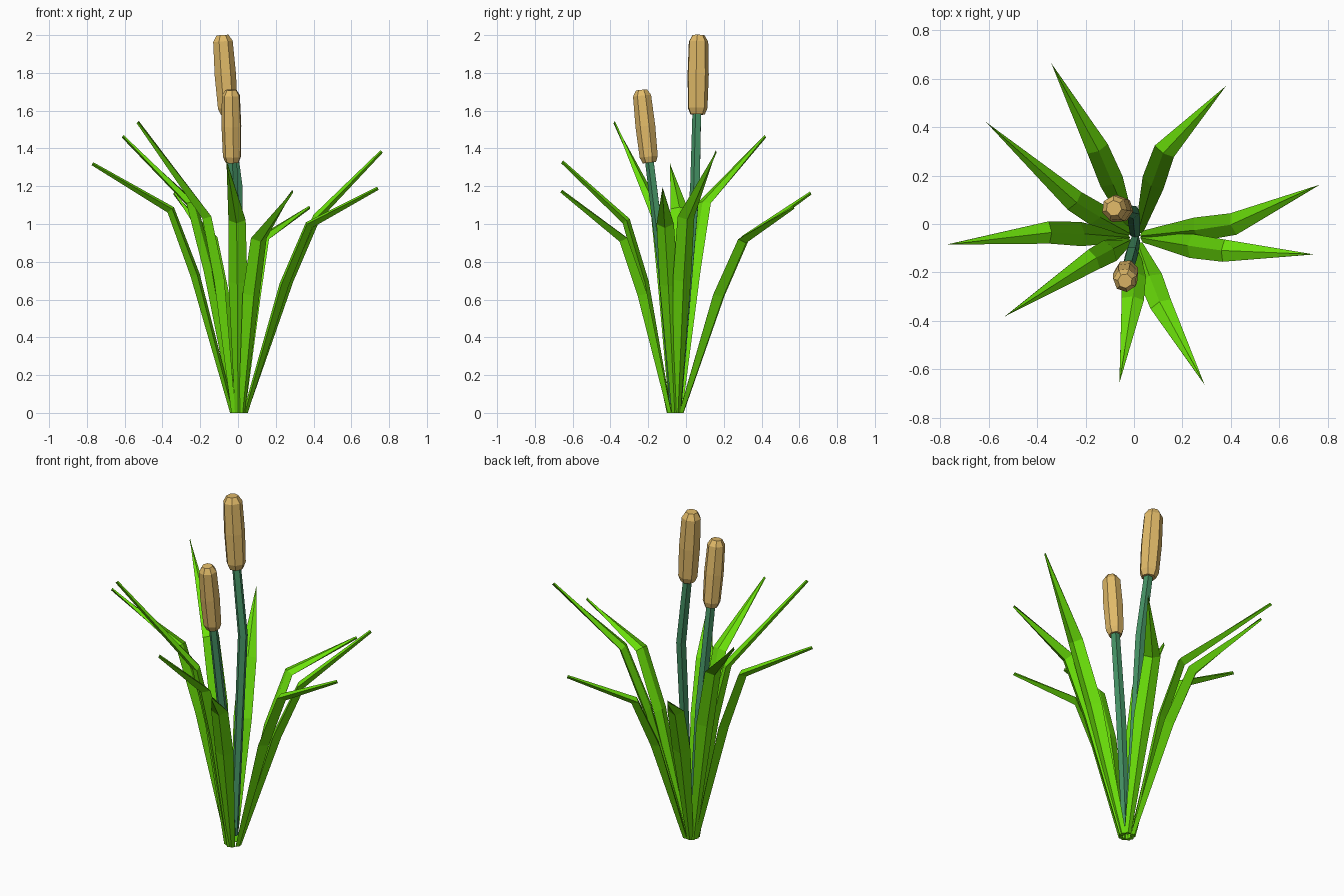
import bpy, bmesh, math
from mathutils import Vector

cube = bpy.data.objects.get("Cube")
if cube:
    bpy.data.objects.remove(cube)


def material(name, rgb):
    m = bpy.data.materials.new(name)
    m.use_nodes = True
    m.diffuse_color = (*rgb, 1)
    m.node_tree.nodes["Principled BSDF"].inputs["Base Color"].default_value = (*rgb, 1)
    return m


LEAF = material("leaf green", (0.145, 0.74, 0.003))
STEM = material("stem green", (0.06, 0.29, 0.13))
HEAD = material("seed head tan", (0.75, 0.49, 0.14))


def loft(name, rings, mat):
    """Skin a list of equal-sized rings into a closed flat-shaded solid."""
    bm = bmesh.new()
    loops = [[bm.verts.new(p) for p in ring] for ring in rings]
    n = len(loops[0])
    for a, b in zip(loops, loops[1:]):
        for i in range(n):
            j = (i + 1) % n
            bm.faces.new((a[i], a[j], b[j], b[i]))
    bm.faces.new(loops[0][::-1])
    bm.faces.new(loops[-1])
    bmesh.ops.remove_doubles(bm, verts=bm.verts, dist=0.0005)
    bmesh.ops.recalc_face_normals(bm, faces=bm.faces)
    me = bpy.data.meshes.new(name)
    bm.to_mesh(me)
    bm.free()
    me.materials.append(mat)
    ob = bpy.data.objects.new(name, me)
    bpy.context.collection.objects.link(ob)
    return ob


def leaf(name, kink, tip):
    """Keeled blade: nearly flat upper side, deeper ridge below, pointed tip."""
    centre = Vector((0.005, -0.055, 0))
    kink, tip = Vector(kink), Vector(tip)
    out = (tip - centre).to_2d().normalized().to_3d()
    base = centre + out * 0.033
    belly = base.lerp(kink, 0.66) - out * 0.022
    belly.z += 0.02
    path = [base, belly, kink, tip]
    widths = (0.018, 0.05, 0.046, 0.0)
    tops = (0.012, 0.016, 0.014, 0.008)
    keels = (0.014, 0.034, 0.03, 0.01)
    side = Vector((-out.y, out.x, 0))
    rings = []
    for i, p in enumerate(path):
        along = Vector()
        if i > 0:
            along += (p - path[i - 1]).normalized()
        if i < 3:
            along += (path[i + 1] - p).normalized()
        # The foot is cut level with the ground
        up = -out if i == 0 else side.cross(along).normalized()
        if up.dot(out) > 0:
            up = -up
        rings.append([p + side * widths[i], p + up * tops[i],
                      p - side * widths[i], p - up * keels[i]])
    return loft(name, rings, LEAF)


def tube(name, points, radii, sides, mat, turn=0.0):
    """Faceted round solid that follows a short path."""
    pts = [Vector(p) for p in points]
    axis = (pts[-1] - pts[0]).normalized()
    u = axis.cross(Vector((0, 1, 0))).normalized()
    v = axis.cross(u)
    rings = []
    for p, r in zip(pts, radii):
        angles = [turn + math.tau * k / sides for k in range(sides)]
        rings.append([p + (u * math.cos(a) + v * math.sin(a)) * r for a in angles])
    return loft(name, rings, mat)


def seed_head(name, bottom, top, r, turn):
    a, b = Vector(bottom), Vector(top)
    steps = (0, 0.08, 0.5, 0.92, 1)
    sizes = (0.7, 0.95, 1.04, 0.95, 0.58)
    return tube(name, [a.lerp(b, t) for t in steps], [r * s for s in sizes], 7, HEAD, turn)


# Blades: kink point and tip
leaf("leaf_back_right", (-0.15, 0.31, 0.93), (-0.34, 0.66, 1.165))
leaf("leaf_back_left", (0.125, 0.30, 0.92), (0.38, 0.57, 1.09))
leaf("leaf_right_back", (-0.245, 0.095, 1.11), (-0.61, 0.42, 1.465))
leaf("leaf_left_back", (0.41, 0.0, 1.04), (0.76, 0.16, 1.385))
leaf("leaf_left_front", (0.37, -0.11, 1.0), (0.74, -0.125, 1.19))
leaf("leaf_right", (-0.35, -0.035, 1.08), (-0.77, -0.085, 1.32))
leaf("leaf_right_front", (-0.165, -0.145, 1.04), (-0.53, -0.38, 1.54))
leaf("leaf_front_right", (-0.005, -0.31, 1.02), (-0.06, -0.655, 1.33))
leaf("leaf_front_left", (0.11, -0.33, 0.925), (0.29, -0.66, 1.175))

# Tall stalk and its seed head
tube("tall_stem", [(0.005, -0.04, 0.05), (-0.003, 0.05, 1.2), (-0.055, 0.06, 1.62)],
     (0.022, 0.028, 0.025), 5, STEM, 0.3)
seed_head("tall_seed_head", (-0.053, 0.06, 1.58), (-0.083, 0.065, 2.0), 0.056, 0.3)

# Short stalk and its seed head
tube("short_stem", [(0.005, -0.065, 0.05), (-0.01, -0.12, 0.75), (-0.03, -0.195, 1.36)],
     (0.022, 0.028, 0.025), 5, STEM, 0.3)
seed_head("short_seed_head", (-0.03, -0.193, 1.325), (-0.037, -0.235, 1.71), 0.052, 0.8)
